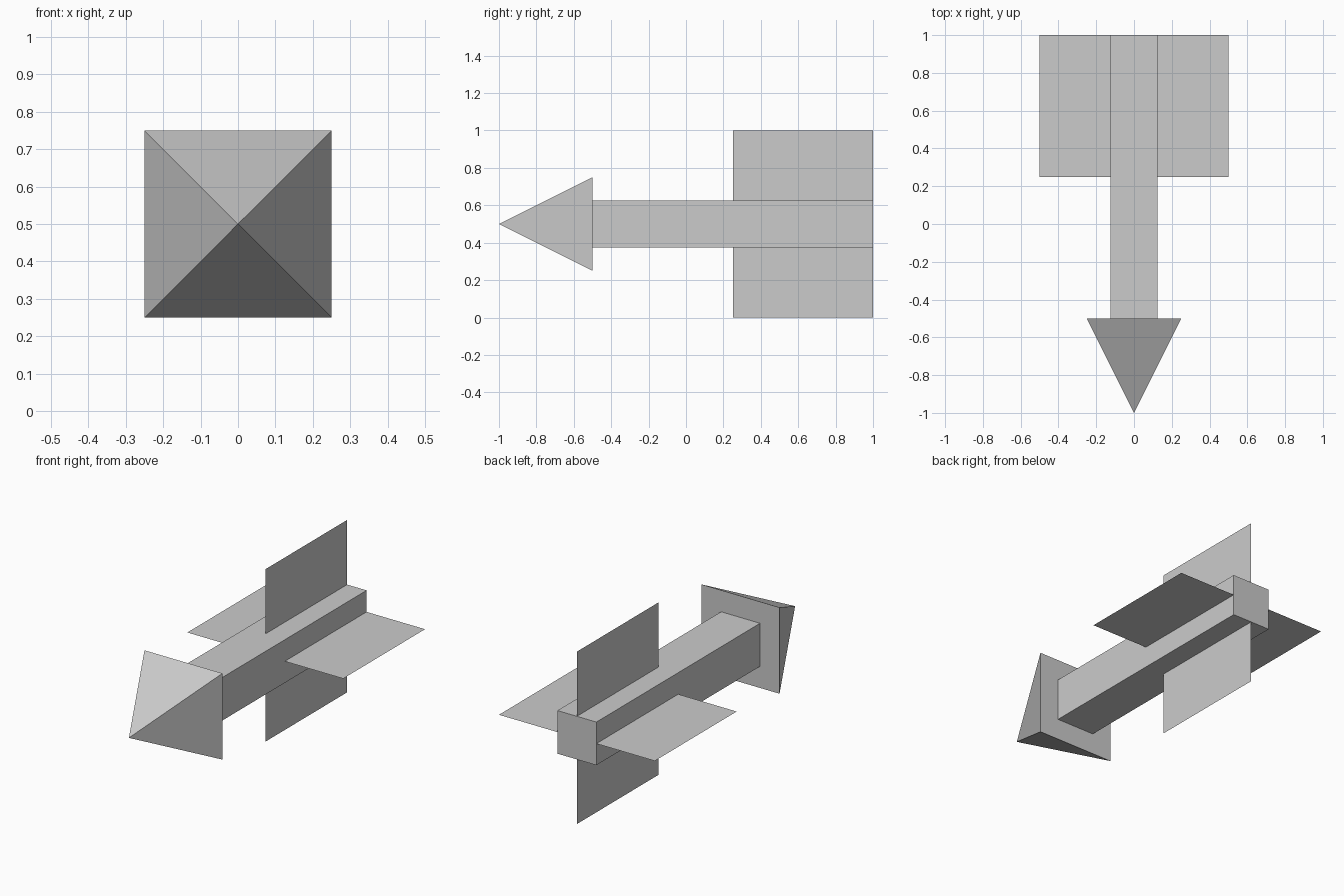
import bpy
from math import sin, cos, pi

if "Cube" in bpy.data.objects:
    bpy.data.objects.remove(bpy.data.objects["Cube"])

AXIS_Z = 0.5  # height of the arrow's centre line


def add_mesh(name, verts, faces):
    mesh = bpy.data.meshes.new(name)
    mesh.from_pydata(verts, [], faces)
    obj = bpy.data.objects.new(name, mesh)
    bpy.context.collection.objects.link(obj)
    return obj


def square(half, y):
    return [(sx * half, y, AXIS_Z + sz * half)
            for sx, sz in ((-1, -1), (1, -1), (1, 1), (-1, 1))]


# Arrow head: square pyramid pointing to the front
add_mesh("arrow_head", square(0.25, -0.5) + [(0, -1, AXIS_Z)],
         [(3, 2, 1, 0)] + [(i, (i + 1) % 4, 4) for i in range(4)])

# Square shaft
add_mesh("shaft", square(0.125, -0.5) + square(0.125, 1.0),
         [(0, 1, 2, 3), (7, 6, 5, 4)]
         + [(i, i + 4, (i + 1) % 4 + 4, (i + 1) % 4) for i in range(4)])

# Four paper-thin fins around the rear of the shaft
for i, name in enumerate(("right_fin", "top_fin", "left_fin", "bottom_fin")):
    c, s = round(cos(i * pi / 2)), round(sin(i * pi / 2))
    add_mesh(name, [(c * r, y, AXIS_Z + s * r) for r, y in
                    ((0.125, 0.25), (0.5, 0.25), (0.5, 1.0), (0.125, 1.0))],
             [(0, 1, 2, 3)])

# Outward normals: faces wound consistently
for name in ("arrow_head", "shaft"):
    import bmesh
    mesh = bpy.data.objects[name].data
    bm = bmesh.new()
    bm.from_mesh(mesh)
    bmesh.ops.recalc_face_normals(bm, faces=bm.faces)
    bm.to_mesh(mesh)
    bm.free()
